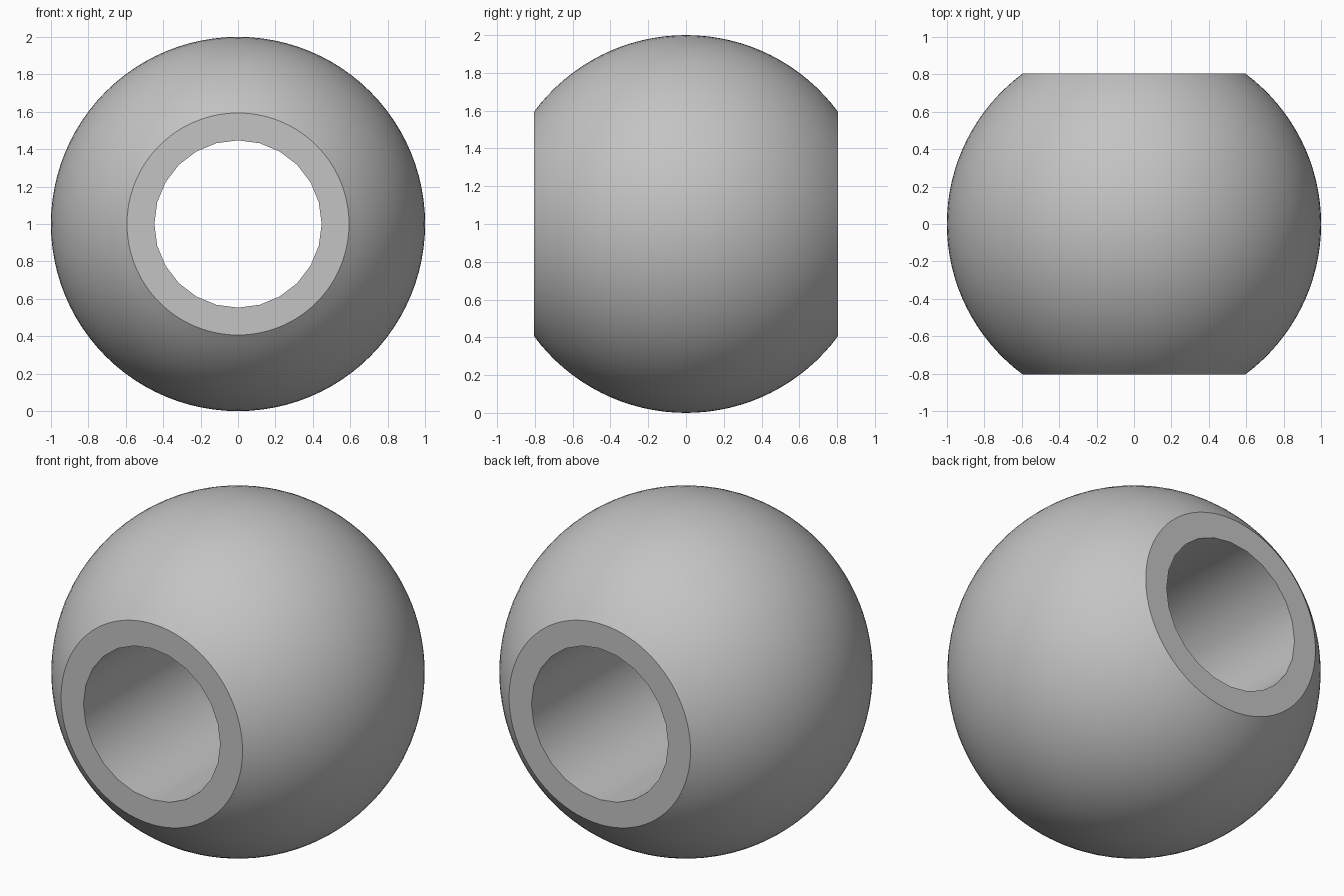
import bpy
import math

cube = bpy.data.objects.get("Cube")
if cube:
    bpy.data.objects.remove(cube, do_unlink=True)

RADIUS = 1.0
HALF_WIDTH = 0.805      # flat faces at front and back
BORE_RADIUS = 0.447
CENTRE = (0, 0, RADIUS)
SEGMENTS, RINGS = 96, 32

grey = bpy.data.materials.new("plain grey")
grey.use_nodes = True
colour = (0.55, 0.55, 0.55, 1)
grey.diffuse_color = colour
grey.node_tree.nodes["Principled BSDF"].inputs["Base Color"].default_value = colour

# Truncated ball: rings turned about the y axis, closed by flat discs
limit = math.asin(HALF_WIDTH / RADIUS)
verts, faces = [], []
for i in range(RINGS + 1):
    lat = -limit + 2 * limit * i / RINGS
    for j in range(SEGMENTS):
        a = math.tau * j / SEGMENTS
        r = RADIUS * math.cos(lat)
        verts.append((r * math.sin(a), RADIUS * math.sin(lat), r * math.cos(a)))
for i in range(RINGS):
    for j in range(SEGMENTS):
        p, q = i * SEGMENTS + j, i * SEGMENTS + (j + 1) % SEGMENTS
        faces.append((p, p + SEGMENTS, q + SEGMENTS, q))
faces.append(tuple(range(SEGMENTS)))
faces.append(tuple(reversed(range(RINGS * SEGMENTS, (RINGS + 1) * SEGMENTS))))

mesh = bpy.data.meshes.new("bored_ball")
mesh.from_pydata(verts, [], faces)
mesh.materials.append(grey)
ball = bpy.data.objects.new("bored_ball", mesh)
ball.location = CENTRE
bpy.context.collection.objects.link(ball)

# Straight bore through the ball, front to back
bpy.ops.mesh.primitive_cylinder_add(vertices=24, radius=BORE_RADIUS, depth=3,
                                    location=CENTRE, rotation=(math.pi / 2, 0, 0))
cutter = bpy.context.object
cutter.name = "bore_cutter"
cutter.hide_render = True
cutter.data.materials.append(grey)

bpy.ops.object.select_all(action='DESELECT')
ball.select_set(True)
bpy.context.view_layer.objects.active = ball
bore = ball.modifiers.new("bore", 'BOOLEAN')
bore.operation = 'DIFFERENCE'
bore.solver = 'EXACT'
bore.object = cutter
bpy.ops.object.modifier_apply(modifier=bore.name)
bpy.data.objects.remove(cutter, do_unlink=True)

# Smooth ball and bore, crisp rims
bpy.ops.object.shade_smooth_by_angle(angle=math.radians(30))
